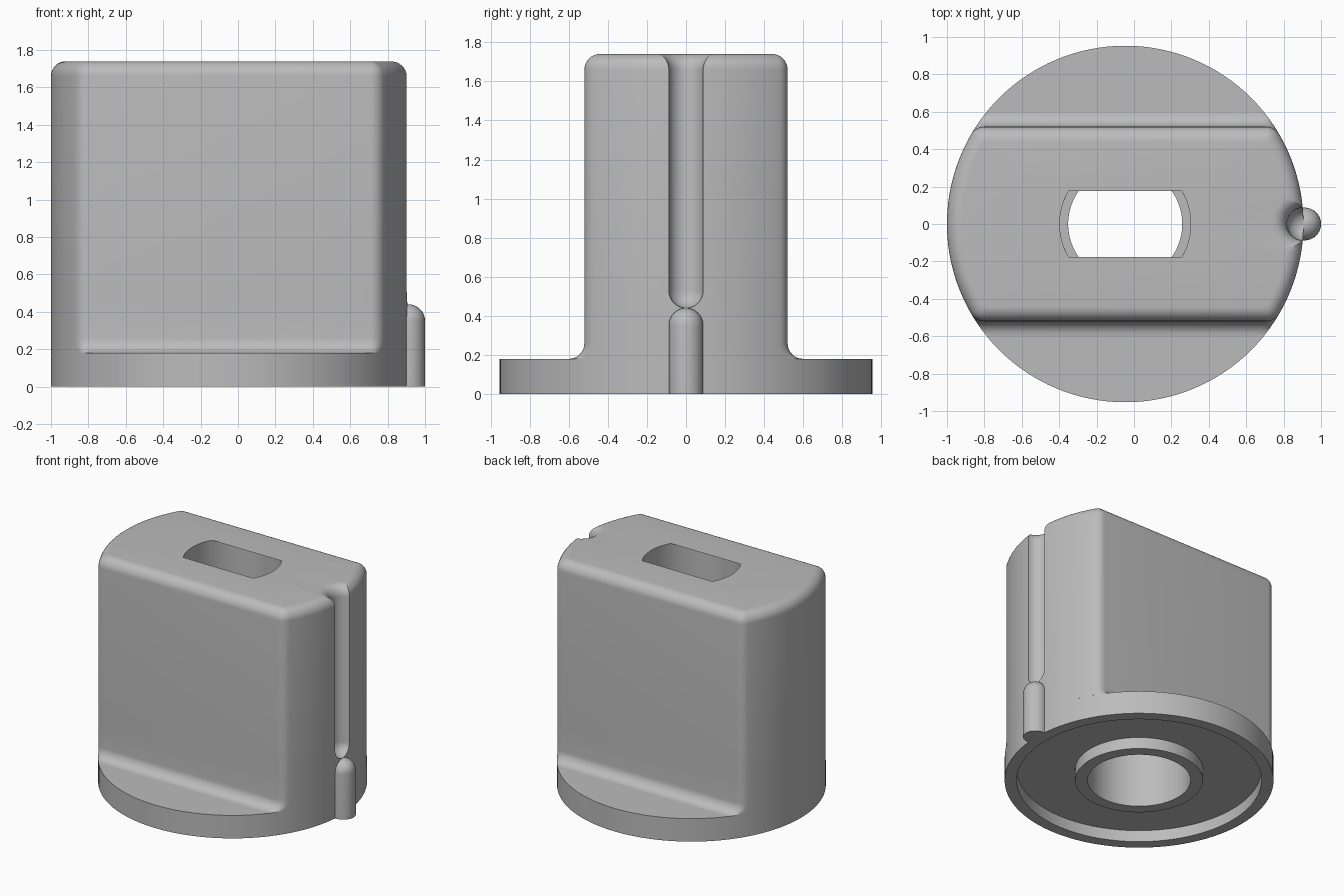
import bpy, bmesh
from math import sin, cos, pi, sqrt, atan2, acos, radians

if "Cube" in bpy.data.objects:
    bpy.data.objects.remove(bpy.data.objects["Cube"], do_unlink=True)

grey = bpy.data.materials.new("plain grey")
grey.use_nodes = True
COLOR = (0.5, 0.5, 0.5, 1)
grey.diffuse_color = COLOR
grey.node_tree.nodes["Principled BSDF"].inputs["Base Color"].default_value = COLOR

AXIS_X = -0.047      # centre of the round body
R = 0.953            # body radius
FLAT = 0.52          # half distance between the flats
ROUND = 0.08         # edge rounding
GROOVE = 0.088       # groove and rib radius
BORE = 0.35
FLANGE_Z, GROOVE_Z, TOP_Z = 0.18, 0.44, 1.74


def loft(name, loops, x):
    """Skin closed loops of equal length, counter-clockwise and going up."""
    bm = bmesh.new()
    rings = [[bm.verts.new(p) for p in loop] for loop in loops]
    for a, b in zip(rings, rings[1:]):
        for i in range(len(a)):
            j = (i + 1) % len(a)
            bm.faces.new((a[i], a[j], b[j], b[i]))
    bmesh.ops.remove_doubles(bm, verts=bm.verts, dist=0.0001)
    mesh = bpy.data.meshes.new(name)
    bm.to_mesh(mesh)
    bm.free()
    mesh.materials.append(grey)
    ob = bpy.data.objects.new(name, mesh)
    bpy.context.collection.objects.link(ob)
    ob.location.x = x
    bpy.ops.object.select_all(action="DESELECT")
    ob.select_set(True)
    bpy.context.view_layer.objects.active = ob
    bpy.ops.object.shade_smooth_by_angle(angle=radians(25))
    return ob


def revolve(name, profile, x, steps):
    turns = [2 * pi * i / steps for i in range(steps)]
    return loft(name, [[(r * cos(t), r * sin(t), z) for t in turns]
                       for r, z in profile], x)


def arc(cx, cy, r, start, end, steps):
    return [(cx + r * cos(start + (end - start) * i / steps),
             cy + r * sin(start + (end - start) * i / steps))
            for i in range(steps + 1)]


def outline(z, half, groove, inset=0):
    """Round body cut by two flats, with soft corners and a side groove."""
    rad, half, soft = R - inset, half - inset, ROUND - inset
    cy = half - soft
    cx = sqrt((rad - soft) ** 2 - cy ** 2)
    corner = atan2(cy, cx)
    beta = acos(min(1, (rad ** 2 + R ** 2 - groove ** 2) / (2 * rad * R)))
    gamma = atan2(rad * sin(beta), rad * cos(beta) - R)
    upper = arc(R, 0, groove, pi, gamma, 10)
    upper += arc(0, 0, rad, beta, corner, 16)[1:]
    upper += arc(cx, cy, soft, corner, pi / 2, 6)[1:]
    upper += arc(-cx, cy, soft, pi / 2, pi - corner, 6)
    upper += arc(0, 0, rad, pi - corner, pi, 16)[1:]
    lower = [(x, -y) for x, y in upper[-2:0:-1]]
    return [(x, y, z) for x, y in upper + lower]


# Body: foot fillet, groove end, straight walls, rounded top, flat cap
quarter = [i * pi / 16 for i in range(9)]
layers = [outline(FLANGE_Z + ROUND * (1 - cos(t)),
                  FLAT + ROUND * (1 - sin(t)), 0) for t in quarter]
layers += [outline(GROOVE_Z + GROOVE * (1 - cos(t)), FLAT, GROOVE * sin(t))
           for t in quarter]
for t in quarter:
    inset = ROUND * (1 - cos(t))
    layers.append(outline(TOP_Z - ROUND * (1 - sin(t)), FLAT,
                          GROOVE + inset, inset))
layers.append([(BORE * x / sqrt(x * x + y * y), BORE * y / sqrt(x * x + y * y), z)
               for x, y, z in layers[-1]])
loft("body", layers, AXIS_X)

# Stepped bore, hub ring, hollow underside and round flange
revolve("flange_and_bore", [
    (BORE, TOP_Z), (BORE, 1.15), (0.305, 1.15), (0.305, 0.6), (0.365, 0.6),
    (0.365, 0), (0.453, 0), (0.453, 0.09), (0.868, 0.09), (0.868, 0),
    (R, 0), (R, FLANGE_Z), (0.45, FLANGE_Z)], AXIS_X, 128)

# Domed locating rib below the groove
dome_z = GROOVE_Z - GROOVE
revolve("locating_rib", [(0, 0), (GROOVE, 0)] +
        [(GROOVE * cos(t), dome_z + GROOVE * sin(t)) for t in quarter],
        1 - GROOVE, 32)
